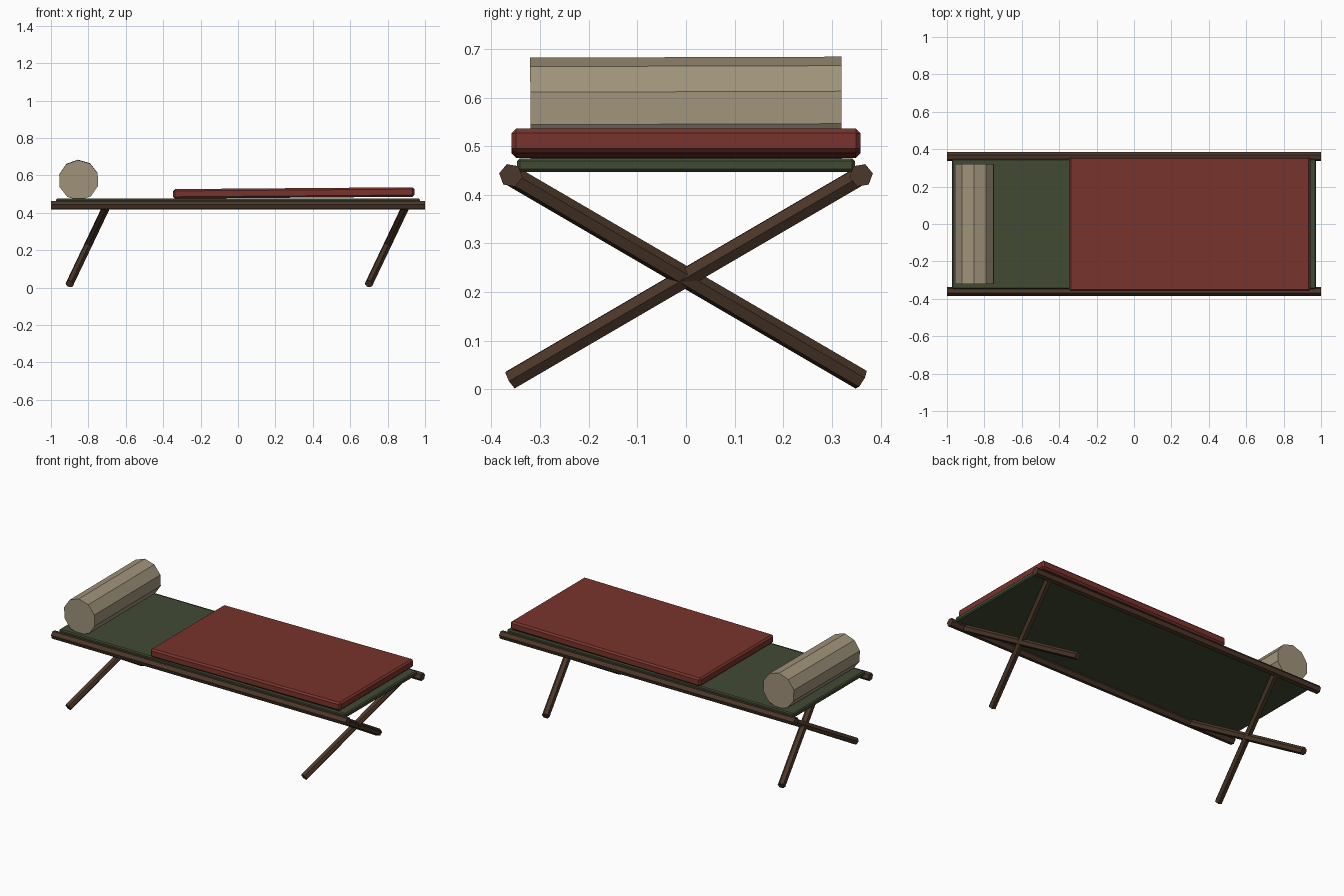
import bpy, math
from mathutils import Vector, Matrix

if "Cube" in bpy.data.objects:
    bpy.data.objects.remove(bpy.data.objects["Cube"])


def material(name, rgb):
    m = bpy.data.materials.new(name)
    m.diffuse_color = (*rgb, 1)
    m.use_nodes = True
    m.node_tree.nodes["Principled BSDF"].inputs["Base Color"].default_value = m.diffuse_color
    return m


wood = material("dark wood", (0.072, 0.038, 0.023))
green = material("green canvas", (0.053, 0.070, 0.034))
red = material("red wool", (0.190, 0.033, 0.025))
linen = material("beige linen", (0.350, 0.290, 0.195))


def rod(name, a, b, radius, sides, mat, first_angle=0.0):
    """Faceted rod from a to b; first_angle turns its corners about its axis."""
    a, b = Vector(a), Vector(b)
    w = (b - a).normalized()
    v = (Vector((0, 0, 1)) - w * w.z).normalized()
    u = v.cross(w)
    bpy.ops.mesh.primitive_cylinder_add(vertices=sides, radius=radius, depth=(b - a).length)
    ob = bpy.context.object
    ob.name = name
    # the primitive's first corner lies on its local +Y
    turn = Matrix.Rotation(math.radians(first_angle - 90), 4, 'Z')
    basis = Matrix((u, v, w)).transposed().to_4x4()
    ob.data.transform(basis @ turn)
    ob.location = (a + b) / 2
    ob.data.materials.append(mat)
    return ob


def slab(name, center, size, bevel, mat, tilt=0.0):
    bpy.ops.mesh.primitive_cube_add(size=1, location=center, rotation=(0, math.radians(tilt), 0))
    ob = bpy.context.object
    ob.name = name
    ob.data.transform(Matrix.Diagonal((*size, 1)))
    ob.data.materials.append(mat)
    mod = ob.modifiers.new("soft edge", 'BEVEL')
    mod.width = bevel
    mod.segments = 1
    return ob


# Side rails
for side, label in ((-1, "front"), (1, "back")):
    rod(label + "_rail", (-1, side * 0.36, 0.44), (1, side * 0.36, 0.44),
        0.0245, 6, wood, side * 10)

# Crossed, leaning leg pairs
for x, end in ((-0.9, "head"), (0.7, "foot")):
    for side, label in ((-1, "front"), (1, "back")):
        rod(f"{end}_leg_{label}", (x, side * 0.36, 0.02), (x + 0.2, -side * 0.36, 0.44),
            0.022, 6, wood, 10)

# Canvas sheet and folded blanket
slab("canvas", (0, 0, 0.461), (1.945, 0.695, 0.028), 0.006, green)
slab("blanket", (0.298, 0, 0.506), (1.29, 0.718, 0.051), 0.010, red, -0.45)

# Bolster pillow
rod("pillow", (-0.852, 0.32, 0.576), (-0.852, -0.32, 0.574), 0.108, 10, linen, 20)
